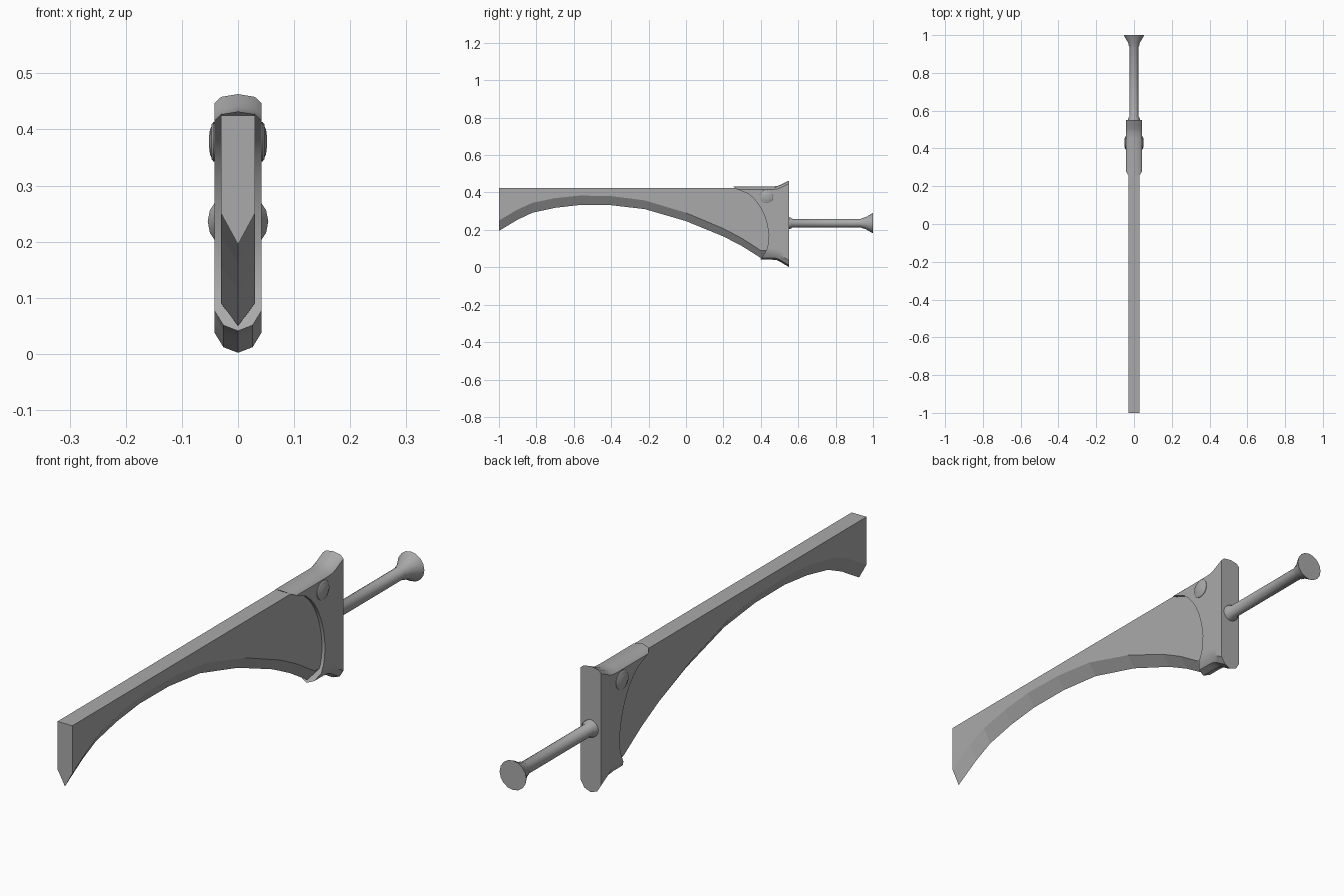
import bpy, bmesh, math
from mathutils import Matrix, Vector

cube = bpy.data.objects.get("Cube")
if cube:
    bpy.data.objects.remove(cube, do_unlink=True)

steel = bpy.data.materials.new("grey steel")
steel.use_nodes = True
GREY = (0.4, 0.4, 0.4, 1)
steel.diffuse_color = GREY
steel.node_tree.nodes["Principled BSDF"].inputs["Base Color"].default_value = GREY


def finish(bm, name, angle=None):
    bmesh.ops.recalc_face_normals(bm, faces=bm.faces)
    mesh = bpy.data.meshes.new(name)
    bm.to_mesh(mesh)
    bm.free()
    mesh.materials.append(steel)
    obj = bpy.data.objects.new(name, mesh)
    bpy.context.collection.objects.link(obj)
    if angle:
        bpy.ops.object.select_all(action='DESELECT')
        obj.select_set(True)
        bpy.context.view_layer.objects.active = obj
        bpy.ops.object.shade_smooth_by_angle(angle=math.radians(angle))
    return obj


def bridge(bm, rings):
    for a, b in zip(rings, rings[1:]):
        for i in range(len(a)):
            j = (i + 1) % len(a)
            bm.faces.new((a[i], a[j], b[j], b[i]))


def lathe(name, profile, axis, origin, sides, angle):
    """Solid of revolution; profile holds (distance along axis, radius)."""
    bm = bmesh.new()
    turn = Vector((0, 0, 1)).rotation_difference(Vector(axis)).to_matrix().to_4x4()
    place = Matrix.Translation(origin) @ turn
    rings = []
    for d, r in profile:
        steps = [2 * math.pi * i / sides for i in range(sides)]
        rings.append([bm.verts.new(place @ Vector((r * math.cos(t), r * math.sin(t), d)))
                      for t in steps])
    bridge(bm, rings)
    bm.faces.new(rings[0])
    bm.faces.new(rings[-1])
    return finish(bm, name, angle)


# Blade: five-sided section swept along an arched cutting edge
edge = [(-1, .195), (-.9, .255), (-.82, .292), (-.7, .318), (-.57, .333), (-.4, .332),
        (-.22, .311), (0, .247), (.2, .165), (.3, .113), (.4, .05), (.45, .05)]
bm = bmesh.new()
rings = []
for y, z in edge:
    bevel = .055 - .015 * (y + 1) / 1.4
    section = [(0, z), (.03, z + bevel), (.03, .425), (-.03, .425), (-.03, z + bevel)]
    rings.append([bm.verts.new((x, y, h)) for x, h in section])
bridge(bm, rings)
bm.faces.new(rings[0])
bm.faces.new(rings[-1])
finish(bm, "blade")

# Bolster: flared block whose front is a hollow arc wrapping the blade
arc = [(.395, .04), (.41, .06), (.43, .09), (.441, .13), (.443, .17), (.438, .21), (.426, .26),
       (.405, .31), (.375, .355), (.345, .385), (.31, .408), (.27, .418), (.25, .433)]


def front_y(z):
    for (y0, z0), (y1, z1) in zip(arc, arc[1:]):
        if z <= z1:
            return y0 + (y1 - y0) * max(0, (z - z0) / (z1 - z0))
    return arc[-1][0]


def half_section(low, high):
    """Right half, from bottom centre to top centre."""
    z0, z1 = low + .036, high - .016
    side = [(.042, z0 + (z1 - z0) * i / 14) for i in range(15)]
    return [(0, low), (.026, low + .01)] + side + [(.03, high - .005), (0, high)]


bm = bmesh.new()
rings = []
for y, low, high in [(None, .041, .432), (.455, .041, .432), (.485, .038, .434),
                     (.505, .029, .441), (.525, .016, .451), (.55, .002, .463)]:
    half = half_section(low, high)
    full = half + [(-x, z) for x, z in half[-2:0:-1]]
    rings.append([bm.verts.new((x, front_y(z) if y is None else y, z)) for x, z in full])
bridge(bm, rings)
front, n = rings[0], len(rings[0])
for i in range(n // 2):
    corners = [front[i], front[i + 1], front[-i - 1], front[-i % n]]
    bm.faces.new(list(dict.fromkeys(corners)))
bm.faces.new(rings[-1])
finish(bm, "bolster", 35)

# Rod tang with a collar at the bolster and a flared end
lathe("rod_handle", [(.54, .031), (.558, .031), (.57, .023), (.935, .023), (.945, .028),
                     (.96, .031), (.995, .052), (1, .054)], (0, 1, 0), (0, 0, .236), 16, 40)

# Rivet heads on both sides of the bolster
for side, label in ((1, "left"), (-1, "right")):
    lathe(label + "_rivet", [(.036, .035), (.044, .035), (.047, .031), (.047, .028),
                             (.05, .022), (.0515, .01)], (side, 0, 0), (0, .43, .378), 20, 40)
